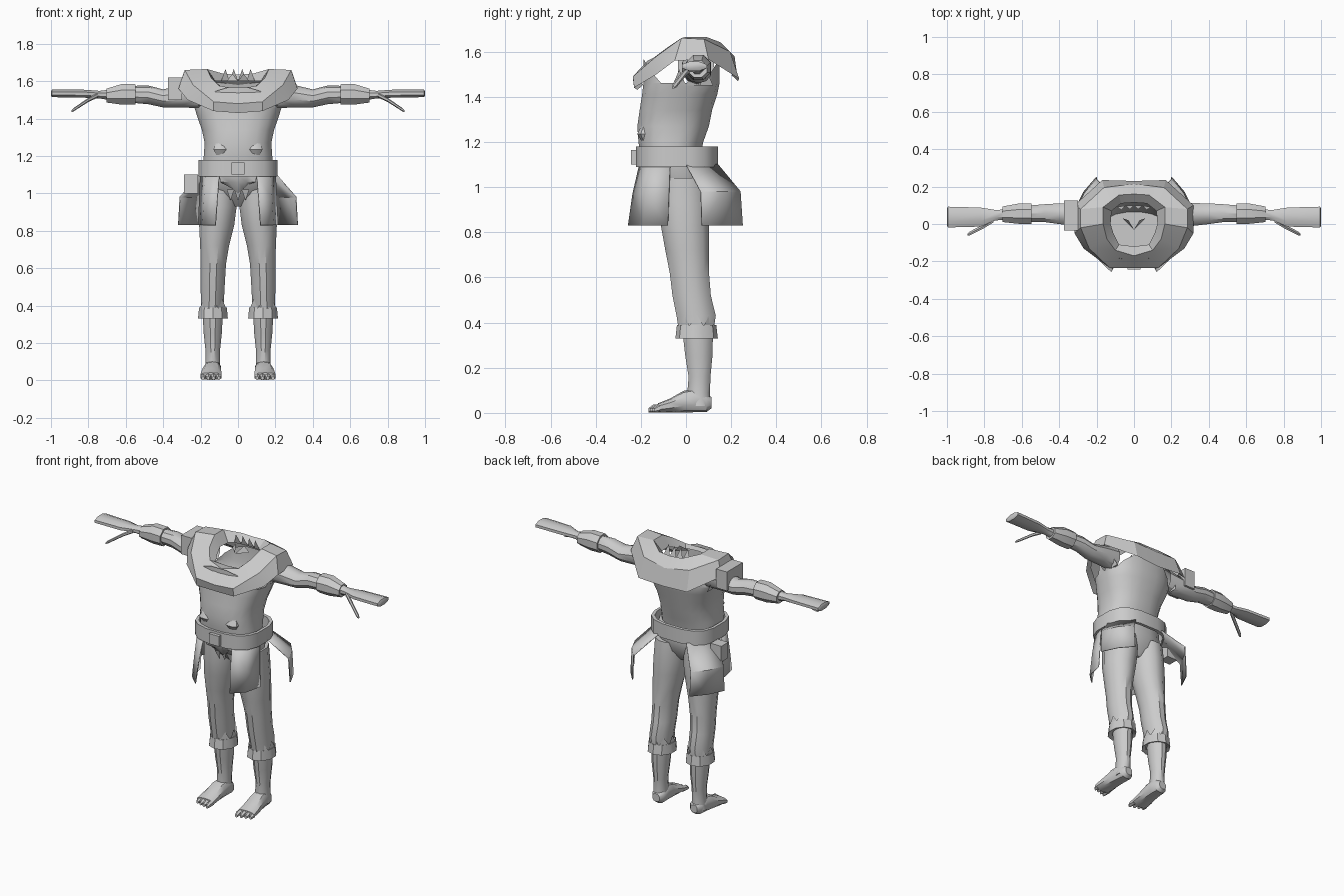
import bpy
import math
from mathutils import Vector

if "Cube" in bpy.data.objects:
    bpy.data.objects.remove(bpy.data.objects["Cube"], do_unlink=True)

grey = bpy.data.materials.new("plain grey")
grey.use_nodes = True
COLOUR = (0.6, 0.6, 0.6, 1)
grey.diffuse_color = COLOUR
grey.node_tree.nodes["Principled BSDF"].inputs["Base Color"].default_value = COLOUR


def build(name, verts, faces, mirror=False, angle=35, thick=0):
    mesh = bpy.data.meshes.new(name)
    mesh.from_pydata(verts, [], faces)
    mesh.materials.append(grey)
    for poly in mesh.polygons:
        poly.use_smooth = True
    mesh.set_sharp_from_angle(angle=math.radians(angle))
    obj = bpy.data.objects.new(name, mesh)
    bpy.context.collection.objects.link(obj)
    if thick:
        mod = obj.modifiers.new("thickness", "SOLIDIFY")
        mod.thickness, mod.offset = thick, 0
    if mirror:
        mod = obj.modifiers.new("mirror", "MIRROR")
        mod.use_clip = True
    return obj


def skin(rings, closed=True, cap_start=False, cap_end=False):
    """Join equal-length rings of points into quads."""
    n = len(rings[0])
    verts = [p for ring in rings for p in ring]
    faces = []
    for r in range(len(rings) - 1):
        for i in range(n if closed else n - 1):
            j = (i + 1) % n
            faces.append((r * n + i, r * n + j, r * n + n + j, r * n + n + i))
    if cap_start:
        faces.append(tuple(reversed(range(n))))
    if cap_end:
        faces.append(tuple(range(len(verts) - n, len(verts))))
    return verts, faces


def ellipse(axis, at, u, v, ru, rv, n=12, power=1.0):
    """Ring around an axis; power under one squares it off."""
    pts = []
    for i in range(n):
        a = math.tau * (i + 0.5) / n
        c, s = math.cos(a), math.sin(a)
        p = u + ru * math.copysign(abs(c) ** power, c)
        q = v + rv * math.copysign(abs(s) ** power, s)
        pts.append({"x": (at, p, q), "y": (p, at, q), "z": (p, q, at)}[axis])
    return pts


def loft(name, axis, sections, n=12, power=1.0, caps=(True, True), **kw):
    rings = [ellipse(axis, *s, n=n, power=power) for s in sections]
    return build(name, *skin(rings, True, *caps), **kw)


def box(name, low, high, **kw):
    x, y = (low[0] + high[0]) / 2, (low[1] + high[1]) / 2
    r = math.sqrt(2)
    rings = [ellipse("z", z, x, y, (high[0] - x) * r, (high[1] - y) * r, 4)
             for z in (low[2], high[2])]
    return build(name, *skin(rings, True, True, True), **kw)


def spikes(name, points, tip_shift, **kw):
    """Torn triangles hanging from each second step of a path."""
    verts, faces = [], []
    for a, b in zip(points, points[1:]):
        a, b = Vector(a), Vector(b)
        verts += [a, b, (a + b) / 2 + Vector(tip_shift)]
        k = len(verts)
        faces.append((k - 3, k - 2, k - 1))
    return build(name, verts, faces, **kw)


# Bare torso, open at the top, cut lower under the arms
torso_rings = [ellipse("z", *s, n=20, power=0.8) for s in [
    (1.12, 0, -.07, .185, .13), (1.2, 0, -.067, .185, .145),
    (1.27, 0, -.057, .18, .16), (1.34, 0, -.045, .195, .162),
    (1.41, 0, -.028, .22, .168), (1.46, 0, -.02, .235, .17)]]
torso_rings.append([(x * .97, y, z + max(0, .11 * (abs(y + .02) - .1) / .07))
                    for x, y, z in torso_rings[-1]])
build("torso", *skin(torso_rings))
# Belly relief
for x in (-.09, .09):
    loft("belly_muscle", "z", [(1.19, x, -.18, .02, .01), (1.235, x, -.19, .045, .028),
                               (1.27, x, -.18, .03, .02)], n=8)

# Pelvis and trouser legs
loft("pelvis", "z", [(.93, 0, -.01, .05, .05), (.99, 0, -.02, .17, .10),
                     (1.06, 0, -.035, .195, .13), (1.14, 0, -.05, .195, .14)], n=16, power=.85)
loft("trouser_leg", "z", [
    (.34, .14, .045, .06, .075), (.43, .137, .045, .064, .09), (.52, .135, .025, .067, .088),
    (.62, .132, .015, .07, .09), (.72, .125, .005, .08, .1), (.83, .114, -.005, .097, .11),
    (.93, .104, -.01, .1, .12), (1.04, .1, -.015, .1, .115)], mirror=True)
loft("trouser_cuff", "z", [(.34, .134, .046, .062, .07), (.33, .134, .047, .084, .094),
                           (.39, .134, .047, .078, .087), (.385, .135, .047, .06, .075)],
     n=10, caps=(False, False), mirror=True)
cuff = ellipse("z", .385, .134, .047, .076, .085, 8)
spikes("cuff_tatters", cuff + cuff[:1], (0, 0, .05), mirror=True)

# Shins and feet
loft("shin", "z", [(.03, .137, .06, .045, .05), (.09, .135, .056, .04, .052),
                   (.16, .135, .06, .04, .05), (.25, .135, .057, .05, .062),
                   (.36, .135, .052, .056, .07)], mirror=True)
loft("foot", "y", [(.112, .133, .045, .025, .025), (.09, .133, .045, .042, .042),
                   (.04, .135, .055, .046, .052), (-.01, .139, .05, .05, .048),
                   (-.07, .143, .033, .056, .031), (-.125, .145, .022, .058, .02)],
     n=10, power=.8, mirror=True)
for i in range(4):
    x, y = .103 + i * .028, -.165 + i * .008
    loft("toe", "y", [(-.115, x, .021, .016, .018), (y + .02, x, .02, .016, .017),
                      (y, x, .012, .009, .01)], n=6, mirror=True)

# Belt with buckle, pouch and torn cloth below it
loft("belt", "z", [(1.09, 0, -.04, .195, .165), (1.09, 0, -.04, .213, .185),
                   (1.18, 0, -.04, .213, .185), (1.18, 0, -.04, .195, .165),
                   (1.09, 0, -.04, .195, .165)],
     n=16, power=.7, caps=(False, False))
box("buckle", (-.035, -.243, 1.1), (.035, -.215, 1.165))
box("pouch", (-.29, -.01, 1.0), (-.215, .06, 1.1))
build("loin_cloth", *skin([
    [(x * s, y, z - .5 * abs(x) * d) for x in (-.1, -.05, 0, .05, .1)]
    for s, y, z, d in ((1, -.19, 1.1, 0), (.95, -.185, 1.06, 0), (.6, -.15, 1.0, -1))], closed=False))
spikes("loin_tatters", [(x, -.15, 1.02) for x in (-.06, -.02, .02, .06)], (0, .02, -.06))


# Four corner flaps: straight ones in front, kinked ones behind
def flap(name, inner, outer, bulge):
    rings = []
    for (xi, yi, z), (xo, yo) in zip(inner, outer):
        mid = ((xi + xo) / 2 + bulge, (yi + yo) / 2 + math.copysign(bulge, yi), z)
        rings.append([(xi, yi, z), mid, (xo, yo, z)])
    build(name, *skin(rings, closed=False), mirror=True, thick=.006)


flap("front_flap", [(.1, -.205, 1.1), (.11, -.235, .97), (.12, -.255, .83)],
     [(.2, -.07), (.205, -.075), (.212, -.08)], .022)
flap("back_flap", [(.1, .14, 1.1), (.2, .24, .98), (.2, .25, .83)],
     [(.205, 0), (.31, .065), (.318, .07)], .01)

# Shoulder mantle: collar lip, neck edge, shoulder ridge and rim, front to back
lip = [(0, -.12, 1.56), (.08, -.11, 1.56), (.11, -.05, 1.58), (.125, 0, 1.6),
       (.12, .07, 1.6), (.07, .11, 1.6), (0, .115, 1.6)]
neck = [(0, -.17, 1.56), (.1, -.14, 1.575), (.145, -.08, 1.62), (.165, 0, 1.665),
        (.165, .09, 1.665), (.08, .155, 1.64), (0, .16, 1.635)]
ridge = [(0, -.235, 1.48), (.13, -.235, 1.49), (.24, -.13, 1.58), (.285, -.02, 1.66),
         (.285, .08, 1.655), (.16, .195, 1.6), (0, .215, 1.58)]
rim = [(0, -.215, 1.43), (.13, -.23, 1.44), (.27, -.13, 1.5), (.318, -.05, 1.56),
       (.318, .1, 1.565), (.17, .235, 1.48), (0, .23, 1.47)]
under = [(x * .9, y * .88, z + .025) for x, y, z in rim]
build("mantle", *skin([lip, neck, ridge, rim, under], closed=False), mirror=True, angle=22)

# Torn scraps inside the collar and under the arms
spikes("collar_scraps", [(x, .1 - x * x, 1.6) for x in (-.09, -.045, 0, .045, .09)],
       (0, -.02, .065))
spikes("collar_front_scraps", [(x, -.03 + abs(x), 1.6) for x in (-.06, 0, .06)], (0, .02, .04))
spikes("armpit_scraps", [(.23, y, 1.45) for y in (-.06, 0, .06, .12)], (.02, 0, .07), mirror=True)

# Arms with forearm wraps
loft("upper_arm", "x", [(.2, .045, 1.53, .065, .075), (.3, .05, 1.52, .065, .06),
                        (.4, .055, 1.508, .058, .048), (.48, .058, 1.527, .05, .05),
                        (.57, .055, 1.53, .045, .045)], n=10, caps=(False, True), mirror=True)
loft("forearm_wrap", "x", [(.55, .055, 1.53, .04, .04), (.548, .055, 1.53, .06, .058),
                           (.62, .055, 1.53, .058, .06), (.703, .052, 1.523, .045, .04),
                           (.7, .052, 1.523, .025, .02)], n=8, mirror=True)
# Right arm band
box("arm_band", (-.375, -.035, 1.5), (-.3, .125, 1.62))

# Flat mitten hands with thumbs
loft("hand", "x", [(.69, .05, 1.527, .03, .03), (.74, .047, 1.528, .03, .022),
                   (.82, .037, 1.533, .055, .023), (.995, .037, 1.535, .06, .022),
                   (1, .037, 1.535, .05, .012)], n=8, mirror=True)
loft("thumb", "x", [(.75, .02, 1.525, .013, .013), (.8, -.01, 1.5, .013, .011),
                    (.88, -.052, 1.447, .012, .009), (.89, -.057, 1.44, .006, .005)],
     n=6, mirror=True)
